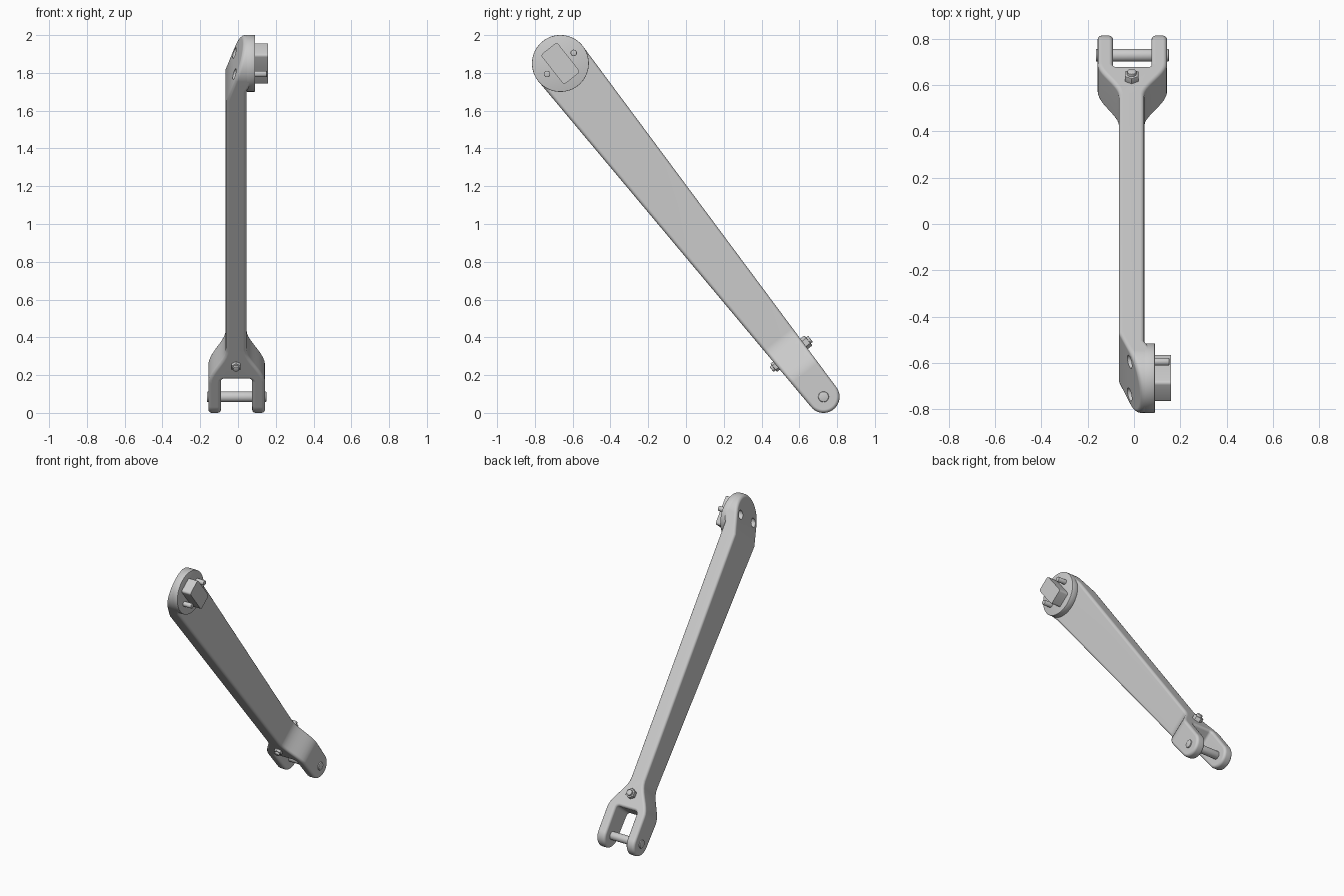
import bpy, bmesh, math
from mathutils import Matrix, Vector

if "Cube" in bpy.data.objects:
    bpy.data.objects.remove(bpy.data.objects["Cube"])

# Local frame: x = thickness, y = across the arm, z = along the arm from fork pin to head
L = math.hypot(1.393, 1.765)
FRAME = Matrix.Translation((0, 0.728, 0.085)) @ Matrix.Rotation(math.atan2(1.393, 1.765), 4, 'X')
R_HEAD, R_FORK = 0.15, 0.085


def add(name, bm):
    bmesh.ops.recalc_face_normals(bm, faces=bm.faces)
    me = bpy.data.meshes.new(name)
    bm.to_mesh(me)
    bm.free()
    ob = bpy.data.objects.new(name, me)
    bpy.context.collection.objects.link(ob)
    ob.matrix_world = FRAME
    return ob


def prism(name, pts, along_x):
    """Extrude a (y,z) outline along x, or an (x,z) profile along y."""
    bm = bmesh.new()
    co = [Vector((-0.4, a, b)) if along_x else Vector((a, -0.4, b)) for a, b in pts]
    face = bm.faces.new([bm.verts.new(c) for c in co])
    out = bmesh.ops.extrude_face_region(bm, geom=[face])
    shift = Vector((0.8, 0, 0)) if along_x else Vector((0, 0.8, 0))
    bmesh.ops.translate(bm, vec=shift, verts=[v for v in out['geom'] if isinstance(v, bmesh.types.BMVert)])
    return add(name, bm)


def rod(name, p, q, r, segs=32, bevel=0.004):
    """Cylinder or hex between two local points."""
    p, q = Vector(p), Vector(q)
    d = q - p
    mat = Matrix.Translation((p + q) / 2) @ d.to_track_quat('Z', 'Y').to_matrix().to_4x4()
    bm = bmesh.new()
    bmesh.ops.create_cone(bm, cap_ends=True, segments=segs, radius1=r, radius2=r, depth=d.length, matrix=mat)
    if bevel:
        rims = [e for e in bm.edges if any(len(f.verts) > 4 for f in e.link_faces)]
        bmesh.ops.bevel(bm, geom=rims, offset=bevel, segments=2, profile=0.5, affect='EDGES')
    return add(name, bm)


def activate(ob):
    bpy.ops.object.select_all(action='DESELECT')
    ob.select_set(True)
    bpy.context.view_layer.objects.active = ob


def boolean(ob, cutter, op):
    mod = ob.modifiers.new('bool', 'BOOLEAN')
    mod.operation, mod.object, mod.solver = op, cutter, 'EXACT'
    activate(ob)
    bpy.ops.object.modifier_apply(modifier=mod.name)
    bpy.data.objects.remove(cutter)


def smooth(ob, angle=35):
    activate(ob)
    bpy.ops.object.shade_smooth_by_angle(angle=math.radians(angle))


def flare(x_fork, x_shaft, n=10):
    """S-curve from the wide fork to the slim shaft."""
    return [(x_fork + (x_shaft - x_fork) * t * t * (3 - 2 * t), 0.16 + 0.23 * t)
            for t in (i / n for i in range(n + 1))]


def arc(cx, cz, r, a0, a1, n):
    return [(cx + r * math.cos(a0 + (a1 - a0) * i / n), cz + r * math.sin(a0 + (a1 - a0) * i / n))
            for i in range(n + 1)]


# Arm body: tapered side outline intersected with the edge-on fork profile
tilt = math.asin((R_HEAD - R_FORK) / L)
outline = (arc(0, L, R_HEAD, -tilt, math.pi + tilt, 36)
           + arc(0, 0, R_FORK, math.pi + tilt, 2 * math.pi - tilt, 28))
profile = [(0.143, -0.2)] + flare(0.143, 0.045)
profile += [(0.045, L - 0.08), (0.086, L), (0.086, L + 0.3), (0.08, L + 0.3), (-0.065, L - 0.14)]
profile += flare(-0.157, -0.065)[::-1] + [(-0.157, -0.2), (-0.09, -0.2)]
profile += arc(-0.07, 0.166, 0.02, math.pi, math.pi / 2, 4)
profile += arc(0.055, 0.166, 0.02, math.pi / 2, 0, 4) + [(0.075, -0.2)]
arm = prism('arm_body', outline, True)
boolean(arm, prism('profile_cutter', profile, False), 'INTERSECT')
bev = arm.modifiers.new('bevel', 'BEVEL')
bev.width, bev.segments, bev.use_clamp_overlap = 0.018, 3, False
bev.limit_method, bev.angle_limit = 'ANGLE', math.radians(45)
activate(arm)
bpy.ops.object.modifier_apply(modifier='bevel')

# Screw holes in the slanted back of the head
for s in (-1, 1):
    hole = rod('hole_cutter', (-0.2, 0.09 * s, L), (0.045, 0.09 * s, L), 0.029, bevel=0)
    boolean(arm, hole, 'DIFFERENCE')
smooth(arm, 40)
arm.modifiers.new('normals', 'WEIGHTED_NORMAL').keep_sharp = True

# Round mounting face and rectangular drive block
smooth(rod('head_disc', (0.045, 0, L), (0.09, 0, L), 0.1505, 72, 0.003))
bm = bmesh.new()
bmesh.ops.create_cube(bm, size=1, matrix=Matrix.Translation((0.11, 0, L)) @ Matrix.Diagonal((0.1, 0.11, 0.2, 1)))
corners = [e for e in bm.edges if abs(e.verts[0].co.x - e.verts[1].co.x) > 0.05]
bmesh.ops.bevel(bm, geom=corners, offset=0.014, segments=4, profile=0.5, affect='EDGES')
smooth(add('drive_block', bm))

# Screws through the head
for s, side in ((-1, 'lower'), (1, 'upper')):
    smooth(rod('head_screw_' + side, (0.02, 0.09 * s, L), (0.153, 0.09 * s, L), 0.017, 24))

# Fork pin
smooth(rod('fork_pin', (-0.165, 0, 0), (0.151, 0, 0), 0.028, 32, 0.006))

# Cross bolt: hex head on top, nut below
for s, r, h, side in ((1, 0.034, 0.122, 'head'), (-1, 0.028, 0.112, 'nut')):
    w = 0.284
    smooth(rod('bolt_' + side, (-0.01, 0.07 * s, w), (-0.01, h * s, w), r, 6, 0.004), 25)
    smooth(rod('bolt_tip_' + side, (-0.01, 0.07 * s, w), (-0.01, (h + 0.014) * s, w), r * 0.6, 20))
